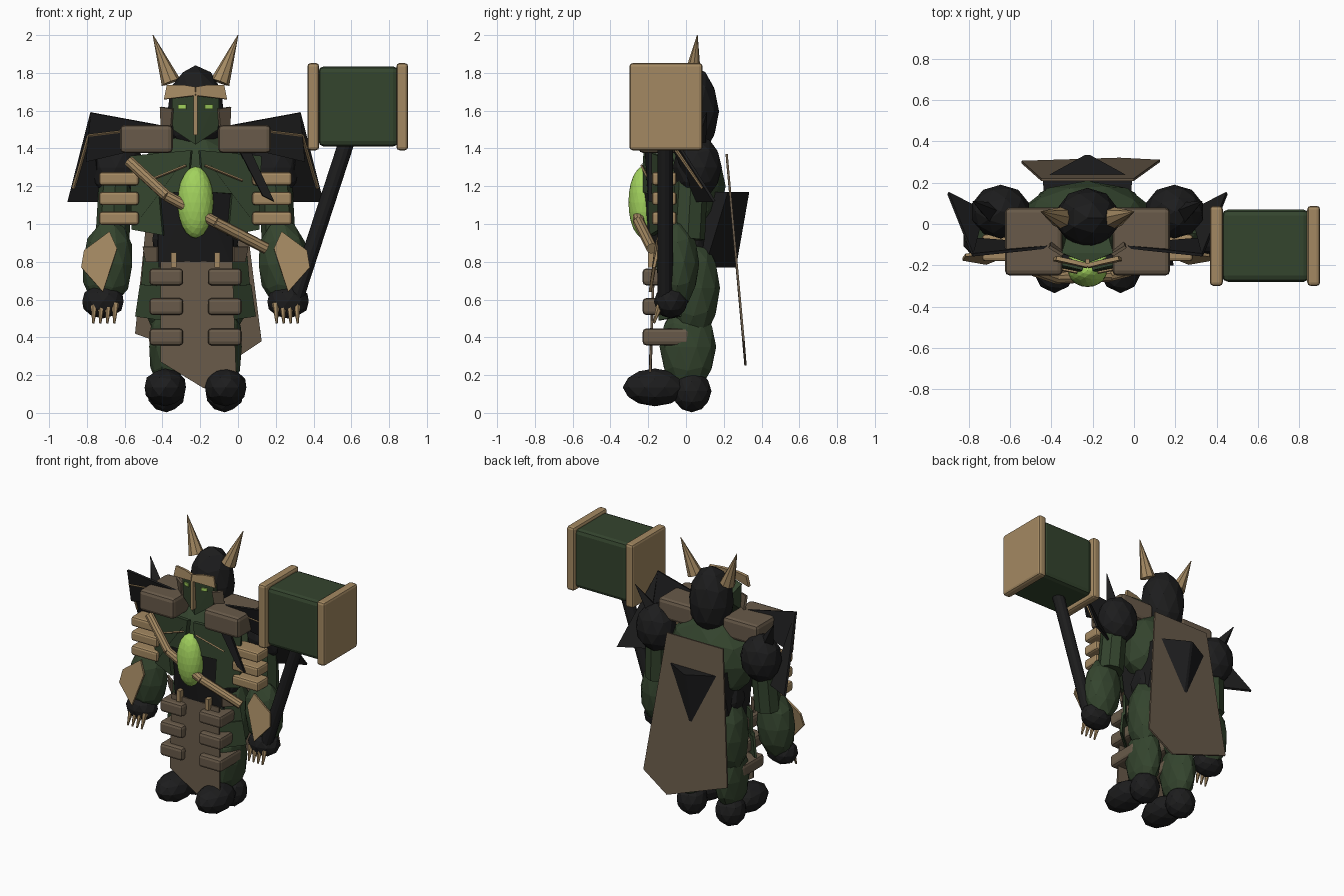
import bpy, bmesh, math
from mathutils import Vector, Matrix

if "Cube" in bpy.data.objects:
    bpy.data.objects.remove(bpy.data.objects["Cube"])

C = -0.225  # body centre line


def material(name, rgb):
    m = bpy.data.materials.new(name)
    m.diffuse_color = (*rgb, 1)
    m.use_nodes = True
    m.node_tree.nodes["Principled BSDF"].inputs["Base Color"].default_value = m.diffuse_color
    return m


BLACK = material("charcoal", (0.012, 0.012, 0.0125))
GREEN = material("dark green", (0.034, 0.058, 0.027))
TAN = material("bone tan", (0.37, 0.25, 0.122))
BROWN = material("leather brown", (0.138, 0.102, 0.067))
LIME = material("lime gem", (0.36, 0.64, 0.11))


def finish(name, bm, mat):
    bmesh.ops.recalc_face_normals(bm, faces=bm.faces)
    me = bpy.data.meshes.new(name)
    bm.to_mesh(me)
    bm.free()
    me.materials.append(mat)
    ob = bpy.data.objects.new(name, me)
    bpy.context.collection.objects.link(ob)
    return ob


def blob(name, c, r, mat, tilt=0.0, sub=2):
    bm = bmesh.new()
    bmesh.ops.create_icosphere(bm, subdivisions=sub, radius=1)
    m = Matrix.Translation(c) @ Matrix.Rotation(tilt, 4, 'Y') @ Matrix.Diagonal((*r, 1))
    bmesh.ops.transform(bm, matrix=m, verts=bm.verts)
    return finish(name, bm, mat)


def box(name, lo, hi, mat, bevel=0.0):
    lo, hi = Vector(lo), Vector(hi)
    bm = bmesh.new()
    bmesh.ops.create_cube(bm, size=1)
    d = hi - lo
    m = Matrix.Translation((lo + hi) / 2) @ Matrix.Diagonal((abs(d.x), abs(d.y), abs(d.z), 1))
    bmesh.ops.transform(bm, matrix=m, verts=bm.verts)
    ob = finish(name, bm, mat)
    if bevel:
        b = ob.modifiers.new("rounded", 'BEVEL')
        b.width, b.segments = bevel, 2
    return ob


def rod(name, a, b, r1, r2, mat, seg=8):
    a, b = Vector(a), Vector(b)
    bm = bmesh.new()
    bmesh.ops.create_cone(bm, cap_ends=True, segments=seg, radius1=r1, radius2=r2, depth=(b - a).length)
    rot = Vector((0, 0, 1)).rotation_difference(b - a).to_matrix().to_4x4()
    bmesh.ops.transform(bm, matrix=Matrix.Translation((a + b) / 2) @ rot, verts=bm.verts)
    return finish(name, bm, mat)


def plate(name, pts, mat, thick=0.015):
    bm = bmesh.new()
    bm.faces.new([bm.verts.new(p) for p in pts])
    ob = finish(name, bm, mat)
    s = ob.modifiers.new("thickness", 'SOLIDIFY')
    s.thickness, s.offset = thick, 0
    return ob


def hull(name, pts, mat):
    bm = bmesh.new()
    for p in pts:
        bm.verts.new(p)
    bmesh.ops.convex_hull(bm, input=bm.verts)
    return finish(name, bm, mat)


# --- centre parts -------------------------------------------------------
blob("helmet", (C, 0.03, 1.595), (0.155, 0.145, 0.245), BLACK)
blob("torso", (C, 0.02, 1.2), (0.33, 0.19, 0.29), GREEN)
blob("waist", (C, 0.02, 0.92), (0.24, 0.17, 0.24), BLACK)
blob("chest_gem", (C, -0.225, 1.115), (0.095, 0.08, 0.19), LIME, sub=3)
# faceted belly block, its rear ridge pokes through the cape
hull("belly_block", [(C + s * x, y, z) for s in (-1, 1) for x, y, z in
     ((.205, -.165, 1.17), (.03, -.25, 1.17), (.195, -.12, .77), (.03, -.17, .77),
      (.215, .222, 1.17), (.01, .335, 1.17), (.20, .10, .77), (.01, .265, .77))], BLACK)
plate("cape", [(C - .225, .215, 1.37), (C + .225, .215, 1.37), (.125, .305, .38),
               (-.07, .315, .25), (-.545, .30, .42)], BROWN, 0.012)
plate("loincloth", [(-.41, -.17, .80), (-.03, -.17, .80), (-.01, -.19, .21),
                    (-.18, -.19, .13), (-.41, -.19, .27)], BROWN, 0.012)
# face mask, wedge shaped and pointed at the chin
hull("face_mask", [(C + s * x, y, z) for s in (-1, 1) for x, y, z in
     ((.125, -.14, 1.68), (.12, -.13, 1.5), (0, -.19, 1.68), (0, -.175, 1.42), (.09, -.02, 1.6))], GREEN)
box("nose_guard", (C - .01, -.21, 1.47), (C + .01, -.17, 1.70), TAN)
# shoulder-to-hip strap
path = [(-.58, -.19, 1.335), (-.38, -.26, 1.15), (-.12, -.25, 1.01), (.15, -.18, .87)]
for a, b in zip(path, path[1:]):
    rod("chest_strap", a, b, .03, .03, TAN, 10)
# dark spike hanging from one shoulder only
plate("chest_spike", [(.0, -.21, 1.40), (.07, -.19, 1.38), (.19, -.19, 1.12), (.13, -.19, 1.15)], BLACK, .02)

# --- mirrored parts -----------------------------------------------------
for s, side in ((-1, "right"), (1, "left")):
    def P(x, y, z):
        return (C + s * x, y, z)

    # head details
    rod(f"{side}_horn", P(.13, .03, 1.75), P(.225, .06, 2.0), .052, .002, TAN)
    plate(f"{side}_brow", [P(0, -.205, 1.68), P(.165, -.17, 1.66), P(.15, -.165, 1.735),
                           P(.06, -.185, 1.735), P(0, -.20, 1.725)], TAN, .02)
    plate(f"{side}_cheek", [P(.12, -.15, 1.61), P(.185, -.11, 1.62), P(.18, -.09, 1.51), P(.13, -.13, 1.49)], BROWN)
    plate(f"{side}_eye", [P(.05, -.175, 1.61), P(.09, -.160, 1.61), P(.09, -.160, 1.632), P(.05, -.175, 1.632)],
          LIME, .009)

    # shoulders
    box(f"{side}_shoulder_pad", P(.12, -.25, 1.375), P(.40, .08, 1.525), BROWN, .025)
    blob(f"{side}_shoulder", P(.42, .06, 1.30), (.145, .13, .17), BLACK)
    plate(f"{side}_pauldron_front", [P(.555, -.15, 1.59), P(.175, -.11, 1.52), P(.20, -.10, 1.42),
                                     P(.58, -.07, 1.33)], BLACK)
    plate(f"{side}_pauldron_side", [P(.555, -.15, 1.59), P(.675, .15, 1.12), P(.50, .06, 1.12)], BLACK)
    rod(f"{side}_pauldron_trim", P(.645, .088, 1.19), P(.565, -.108, 1.47), .009, .009, TAN, 4)
    rod(f"{side}_pauldron_trim_top", P(.565, -.118, 1.47), P(.40, -.125, 1.49), .009, .009, TAN, 4)
    rod(f"{side}_shoulder_thorn", P(.44, .04, 1.37), P(.555, .11, 1.59), .065, .002, BLACK, 4)

    # chest armour
    plate(f"{side}_chest_plate", [P(.345, -.13, 1.36), P(.02, -.21, 1.39), P(.04, -.225, 1.17),
                                  P(.19, -.19, 1.16), P(.17, -.18, .94), P(.335, -.13, .97)], GREEN, .03)
    rod(f"{side}_chest_trim", P(.25, -.195, 1.23), P(.05, -.235, 1.31), .007, .007, TAN, 4)

    # arms
    rod(f"{side}_upper_arm", P(.42, .03, 1.28), P(.44, .01, .92), .088, .09, GREEN)
    for z in (.995, 1.1, 1.205):
        box(f"{side}_arm_rib", P(.30, -.18, z), P(.51, -.05, z + .07), TAN, .015)
    blob(f"{side}_forearm", P(.465, -.045, .79), (.137, .115, .24), GREEN, -s * .07)
    plate(f"{side}_bracer", [P(.455, -.14, .96), P(.415, -.16, .87), P(.49, -.19, .64),
                             P(.605, -.17, .77), P(.59, -.15, .86)], TAN)
    blob(f"{side}_hand", P(.49, -.08, .59), (.115, .09, .09), BLACK)
    for i in range(4):
        x = .425 + i * .037
        rod(f"{side}_claw", P(x, -.135, .58), P(x + .005, -.17, .475), .02, .006, TAN, 6)

    # hips and legs
    blob(f"{side}_thigh", P(.155, .04, .66), (.125, .14, .28), GREEN)
    blob(f"{side}_shin", P(.15, .01, .35), (.10, .15, .24), GREEN)
    plate(f"{side}_hip_guard", [P(.17, -.12, .83), P(.27, -.05, .83), P(.285, -.03, .66), P(.18, -.13, .66)], GREEN)
    plate(f"{side}_thigh_guard", [P(.17, -.14, .67), P(.29, -.04, .68), P(.315, -.03, .51), P(.18, -.14, .49)], GREEN)
    plate(f"{side}_belt_tab", [P(.20, -.15, .88), P(.275, -.09, .88), P(.26, -.09, .80), P(.20, -.15, .80)], BROWN)
    box(f"{side}_buckle", P(.10, -.20, .77), P(.13, -.16, .85), TAN)
    for z in (.675, .518, .357):
        box(f"{side}_pouch", P(.065, -.23, z), P(.245, .02, z + .09), BROWN, .02)
    blob(f"{side}_toe", P(.16, -.165, .135), (.115, .17, .10), BLACK)
    blob(f"{side}_heel", P(.155, .03, .115), (.105, .105, .112), BLACK)

# --- hammer -------------------------------------------------------------
rod("hammer_handle", (.29, -.11, .56), (.58, -.11, 1.45), .042, .042, BLACK, 12)
box("hammer_head", (.425, -.28, 1.41), (.85, .07, 1.835), GREEN, .03)
for x in (.367, .838):
    box("hammer_flange", (x, -.30, 1.39), (x + .063, .088, 1.852), TAN, .018)
